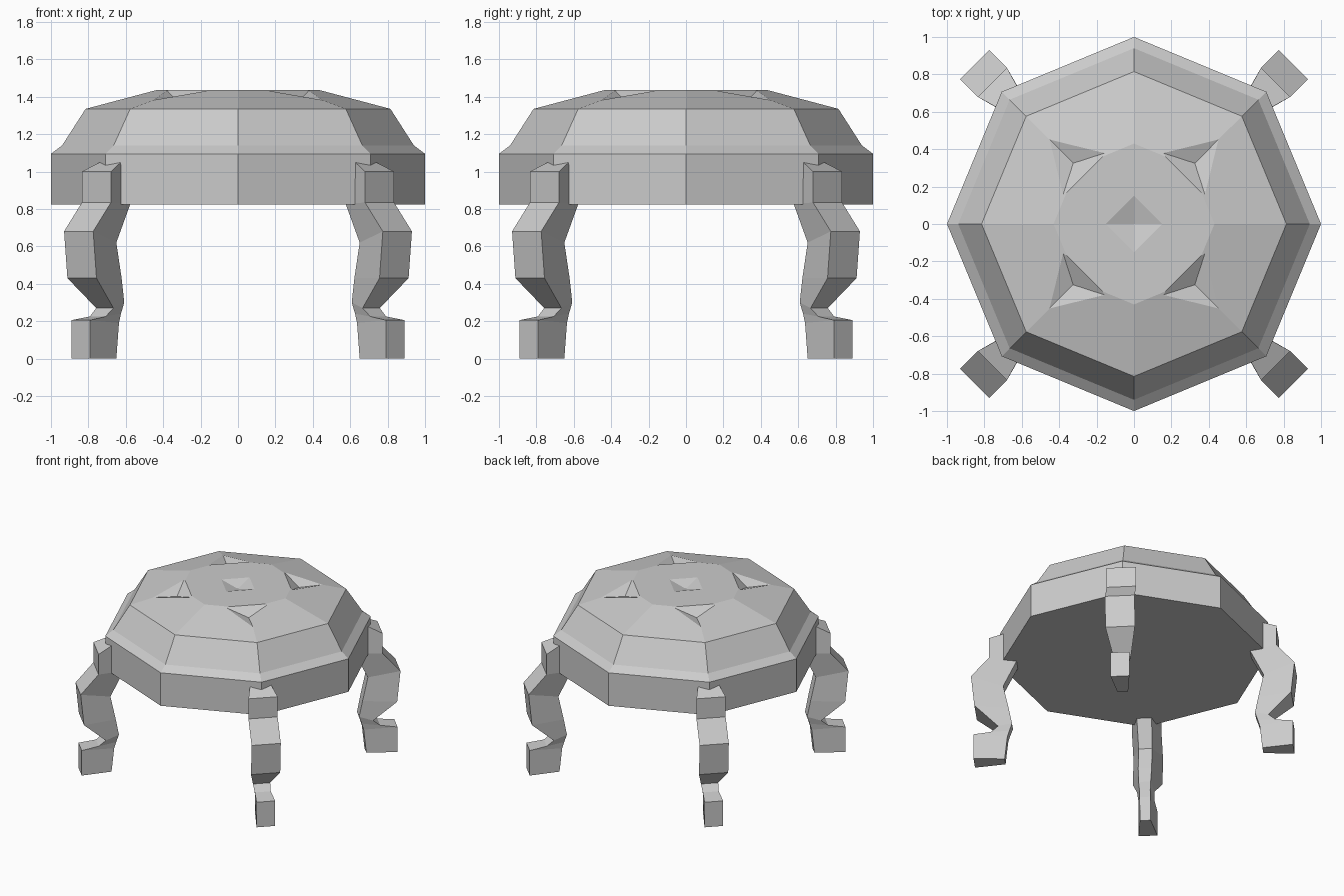
import bpy, bmesh
from math import cos, sin, pi
from mathutils import Vector, Matrix

if "Cube" in bpy.data.objects:
    bpy.data.objects.remove(bpy.data.objects["Cube"])


def make_object(name, bm):
    bmesh.ops.recalc_face_normals(bm, faces=bm.faces)
    mesh = bpy.data.meshes.new(name)
    bm.to_mesh(mesh)
    bm.free()
    obj = bpy.data.objects.new(name, mesh)
    bpy.context.collection.objects.link(obj)
    return obj


def loft(bm, rings):
    """Skin a stack of equal-length vertex rings and cap both ends."""
    rings = [[bm.verts.new(p) for p in ring] for ring in rings]
    for a, b in zip(rings, rings[1:]):
        n = len(a)
        for i in range(n):
            j = (i + 1) % n
            bm.faces.new((a[i], a[j], b[j], b[i]))
    bm.faces.new(rings[0])
    bm.faces.new(rings[-1])


# Octagonal domed body: (radius, height) profile
body_profile = [(1, .825), (1, 1.095), (.94, 1.14), (.815, 1.335), (.43, 1.437)]
bm = bmesh.new()
loft(bm, [[(r * cos(k * pi / 4), r * sin(k * pi / 4), z) for k in range(8)]
          for r, z in body_profile])
body = make_object("body", bm)


# Pits sunk into the top: cutter pyramids pointing down
def pyramid(bm, apex, rim, turn):
    apex = Vector(apex)
    rot = Matrix.Rotation(turn, 3, 'Z')
    tip = bm.verts.new(rot @ apex)
    top = [bm.verts.new(rot @ (apex + (Vector(p) - apex) * 1.8)) for p in rim]
    for i in range(len(top)):
        bm.faces.new((tip, top[i], top[(i + 1) % len(top)]))
    bm.faces.new(top)


bm = bmesh.new()
for q in range(4):
    pyramid(bm, (.325, .325, 1.375),
            [(.155, .38, 1.434), (.455, .455, 1.382), (.38, .155, 1.434)], q * pi / 2)
pyramid(bm, (0, 0, 1.40),
        [(.15, 0, 1.437), (0, .15, 1.437), (-.15, 0, 1.437), (0, -.15, 1.437)], 0)
cutter = make_object("pit_cutter", bm)
cutter.hide_render = True
cutter.hide_viewport = True
cut = body.modifiers.new("pits", 'BOOLEAN')
cut.operation = 'DIFFERENCE'
cut.solver = 'EXACT'
cut.object = cutter

# Bent legs: each section is outer (radius, z, half width), then inner
leg_sections = [
    ((1.07, 1.0, .11), (.88, 1.09, .055)),
    ((1.07, .835, .11), (.87, .825, .055)),
    ((1.205, .68, .11), (.97, .62, .05)),
    ((1.18, .43, .11), (.93, .43, .05)),
    ((1.007, .27, .065), (.905, .30, .045)),
    ((1.06, .225, .06), (.925, .24, .04)),
    ((1.19, .205, .07), (.94, .19, .04)),
    ((1.19, 0, .07), (.96, 0, .04)),
]
names = ["back_right_leg", "back_left_leg", "front_left_leg", "front_right_leg"]
for q, name in enumerate(names):
    bm = bmesh.new()
    loft(bm, [[(ro, -wo, zo), (ro, wo, zo), (ri, wi, zi), (ri, -wi, zi)]
              for (ro, zo, wo), (ri, zi, wi) in leg_sections])
    bm.transform(Matrix.Rotation(pi / 4 + q * pi / 2, 4, 'Z'))
    make_object(name, bm)
